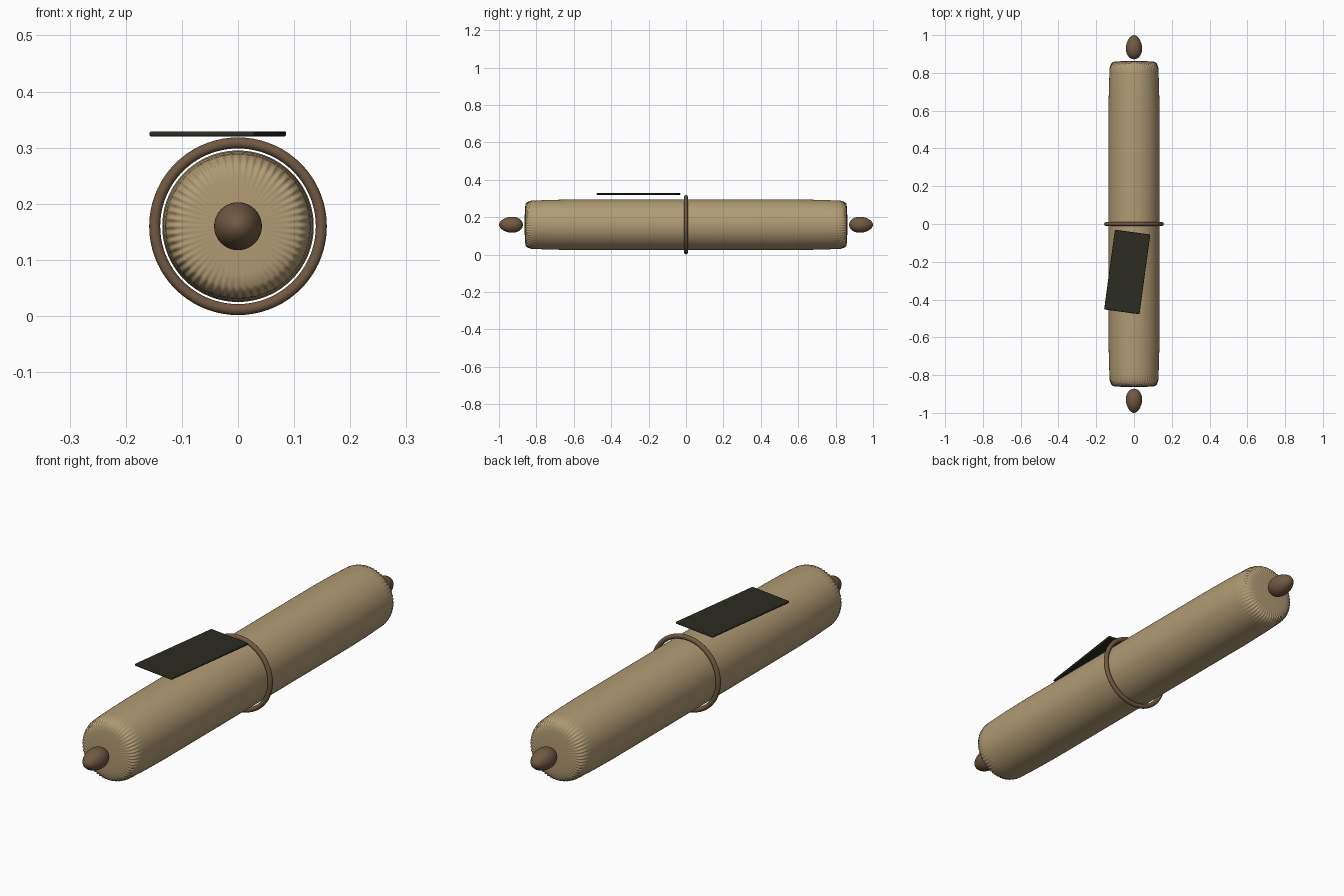
import bpy, bmesh, math
from math import sin, cos, pi, radians

AXIS_Z = 0.16

cube = bpy.data.objects.get("Cube")
if cube:
    bpy.data.objects.remove(cube, do_unlink=True)


def make_material(name, rgb):
    mat = bpy.data.materials.new(name)
    mat.use_nodes = True
    mat.diffuse_color = (*rgb, 1)
    mat.node_tree.nodes["Principled BSDF"].inputs["Base Color"].default_value = (*rgb, 1)
    return mat


tan = make_material("tan cloth", (0.44, 0.33, 0.175))
brown = make_material("brown wood", (0.165, 0.1, 0.055))
dark = make_material("dark card", (0.025, 0.025, 0.016))


def finish(name, bm, mat, angle=40):
    bmesh.ops.recalc_face_normals(bm, faces=bm.faces)
    mesh = bpy.data.meshes.new(name)
    bm.to_mesh(mesh)
    bm.free()
    mesh.materials.append(mat)
    obj = bpy.data.objects.new(name, mesh)
    bpy.context.collection.objects.link(obj)
    bpy.ops.object.select_all(action='DESELECT')
    obj.select_set(True)
    bpy.context.view_layer.objects.active = obj
    bpy.ops.object.shade_smooth_by_angle(angle=radians(angle))
    return obj


def lathe_y(profile, segments, pleats=0):
    """Revolve (y, radius, pleat depth) points about the long axis; closed at both ends."""
    bm = bmesh.new()
    rings = []
    for y, r, depth in profile:
        ring = []
        for i in range(segments):
            a = 2 * pi * i / segments
            wave = depth * (cos(pleats * a) - 1) / 2
            rr = r + wave
            ring.append(bm.verts.new((rr * cos(a), y, AXIS_Z + rr * sin(a))))
        rings.append(ring)
    for a, b in zip(rings, rings[1:]):
        for i in range(segments):
            j = (i + 1) % segments
            bm.faces.new((a[i], a[j], b[j], b[i]))
    bm.faces.new(rings[0])
    bm.faces.new(rings[-1])
    return bm


# Rolled body with gathered, pleated ends
half = [(0, 0.135, 0), (0.6, 0.135, 0), (0.72, 0.133, 0), (0.8, 0.13, 0),
        (0.825, 0.129, 0.001), (0.84, 0.125, 0.003), (0.852, 0.119, 0.005),
        (0.858, 0.112, 0.006), (0.861, 0.09, 0.006), (0.862, 0.06, 0.004),
        (0.863, 0.02, 0)]
profile = [(-y, r, d) for y, r, d in reversed(half[1:])] + half
finish("rolled_body", lathe_y(profile, 336, pleats=56), tan, 50)

# Egg-shaped end knobs, blunt inside and narrower at the tip
for name, side in (("front_knob", -1), ("back_knob", 1)):
    egg = []
    for k in range(17):
        t = pi * (0.02 + 0.96 * k / 16)
        y = 0.936 - 0.064 * cos(t)
        r = 0.0425 * sin(t) * (1 + 0.12 * cos(t))
        egg.append((side * y, r, 0))
    finish(name, lathe_y(egg, 32), brown, 60)

# Ring around the middle
bm = bmesh.new()
MAJOR, MINOR, N, M = 0.1485, 0.0098, 72, 14
loops = []
for i in range(N):
    a = 2 * pi * i / N
    loops.append([bm.verts.new(((MAJOR + MINOR * cos(b)) * cos(a), MINOR * sin(b),
                                AXIS_Z + (MAJOR + MINOR * cos(b)) * sin(a)))
                  for b in (2 * pi * j / M for j in range(M))])
for i in range(N):
    p, q = loops[i], loops[(i + 1) % N]
    for j in range(M):
        k = (j + 1) % M
        bm.faces.new((p[j], q[j], q[k], p[k]))
finish("middle_ring", bm, brown, 60)

# Thin card resting above the body, turned slightly
bm = bmesh.new()
bmesh.ops.create_cube(bm, size=1)
bmesh.ops.scale(bm, vec=(0.189, 0.426, 0.009), verts=bm.verts)
tag = finish("card_tag", bm, dark, 30)
tag.location = (-0.036, -0.254, 0.3245)
tag.rotation_euler.z = radians(-7.7)
bevel = tag.modifiers.new("soft_edges", 'BEVEL')
bevel.width = 0.003
bevel.segments = 2
